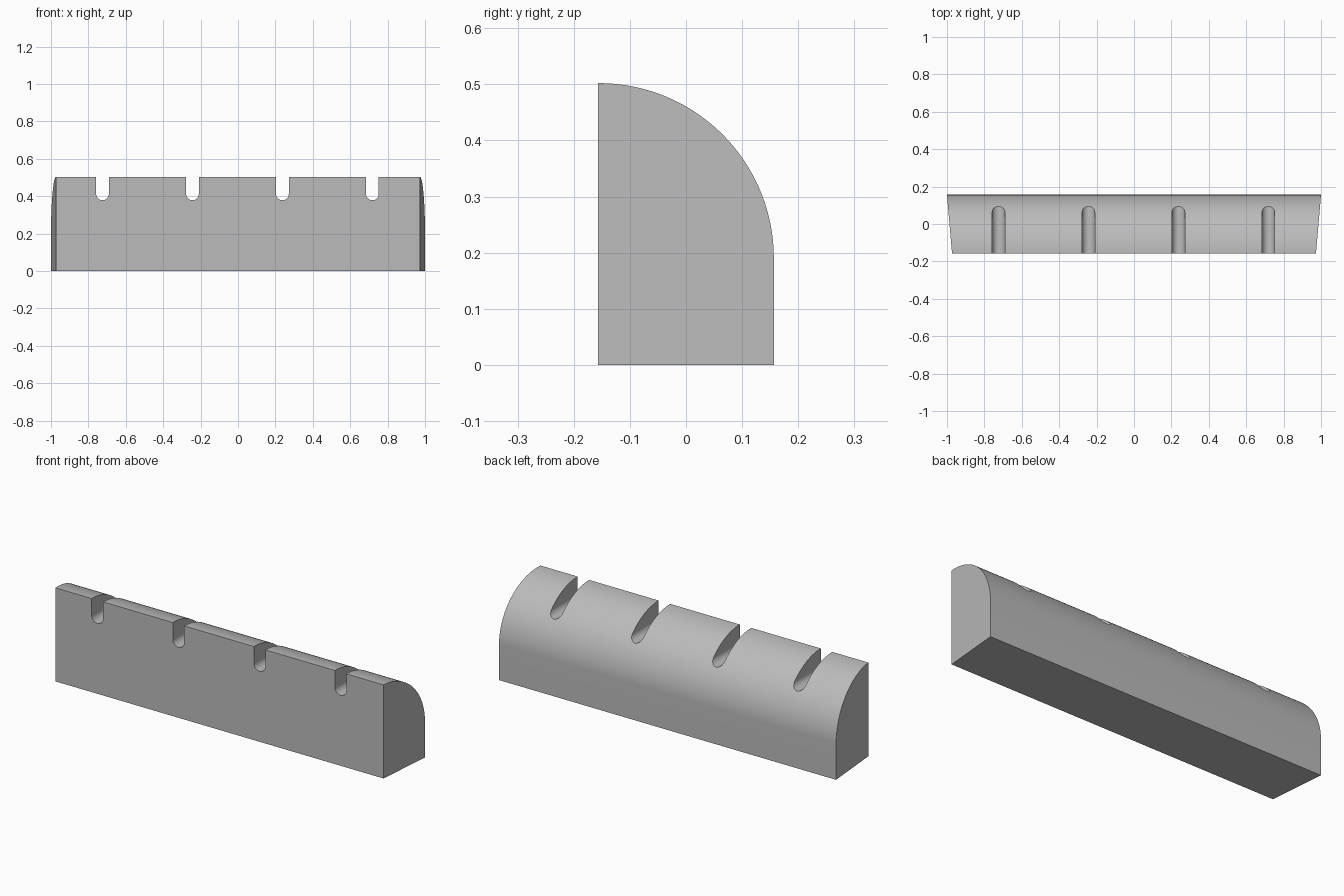
import bpy, bmesh, math

if "Cube" in bpy.data.objects:
    bpy.data.objects.remove(bpy.data.objects["Cube"])

DEPTH, HEIGHT, RADIUS = 0.313, 0.502, 0.312
FRONT, BACK = -DEPTH / 2, DEPTH / 2
FRONT_HALF, BACK_HALF = 0.973, 1.0
SLOT_RADIUS, SLOT_BOTTOM, SLOT_PITCH = 0.034, 0.378, 0.481

grey = bpy.data.materials.new("light grey")
grey.use_nodes = True
colour = (0.5, 0.5, 0.5, 1)
grey.diffuse_color = colour
grey.node_tree.nodes["Principled BSDF"].inputs["Base Color"].default_value = colour


def prism(name, start, end):
    """Solid between two matching outlines."""
    bm = bmesh.new()
    a = [bm.verts.new(p) for p in start]
    b = [bm.verts.new(p) for p in end]
    bm.faces.new(a)
    bm.faces.new(b[::-1])
    for i in range(len(a)):
        j = (i + 1) % len(a)
        bm.faces.new((a[i], b[i], b[j], a[j]))
    bmesh.ops.recalc_face_normals(bm, faces=bm.faces)
    mesh = bpy.data.meshes.new(name)
    bm.to_mesh(mesh)
    bm.free()
    mesh.materials.append(grey)
    obj = bpy.data.objects.new(name, mesh)
    bpy.context.collection.objects.link(obj)
    return obj


def arc(cx, cz, r, a0, a1, steps):
    angles = [math.radians(a0 + (a1 - a0) * i / steps) for i in range(steps + 1)]
    return [(cx + r * math.cos(a), cz + r * math.sin(a)) for a in angles]


# Bar with a quarter-round back and slightly splayed ends
profile = [(FRONT, 0), (BACK, 0)] + arc(BACK - RADIUS, HEIGHT - RADIUS, RADIUS, 0, 90, 48)
profile.append((FRONT, HEIGHT))


def end_outline(side):
    def half(y):
        return FRONT_HALF + (BACK_HALF - FRONT_HALF) * (y - FRONT) / DEPTH
    return [(side * half(y), y, z) for y, z in profile]


bar = prism("slotted_bar", end_outline(-1), end_outline(1))

# Round-bottomed slots cut from front to back
cutters = []
for i in range(4):
    x = -0.003 + (i - 1.5) * SLOT_PITCH
    outline = arc(x, SLOT_BOTTOM + SLOT_RADIUS, SLOT_RADIUS, 180, 360, 20)
    outline += [(x + SLOT_RADIUS, 0.6), (x - SLOT_RADIUS, 0.6)]
    cutter = prism("slot_cutter", [(u, -0.3, w) for u, w in outline],
                   [(u, 0.3, w) for u, w in outline])
    cutters.append(cutter)
    mod = bar.modifiers.new("slot", "BOOLEAN")
    mod.operation = "DIFFERENCE"
    mod.solver = "EXACT"
    mod.object = cutter

bpy.ops.object.select_all(action="DESELECT")
bar.select_set(True)
bpy.context.view_layer.objects.active = bar
for mod in list(bar.modifiers):
    bpy.ops.object.modifier_apply(modifier=mod.name)
for cutter in cutters:
    bpy.data.objects.remove(cutter)
bpy.ops.object.shade_smooth_by_angle(angle=math.radians(30))
